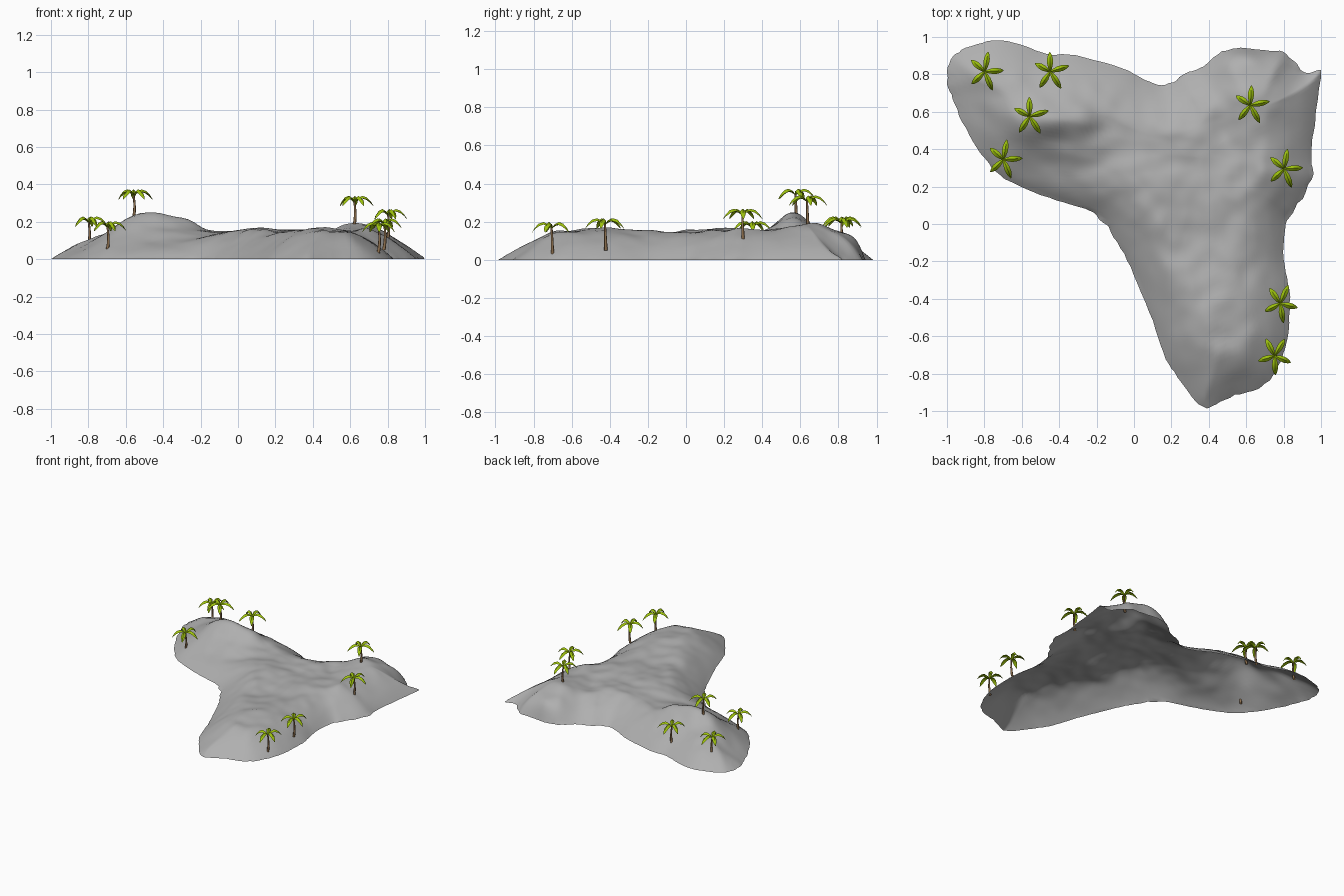
import bpy, bmesh, math
from mathutils import Vector, noise
from mathutils.geometry import intersect_point_line

cube = bpy.data.objects.get("Cube")
if cube:
    bpy.data.objects.remove(cube, do_unlink=True)


def material(name, color):
    mat = bpy.data.materials.new(name)
    mat.use_nodes = True
    mat.diffuse_color = (*color, 1)
    mat.node_tree.nodes["Principled BSDF"].inputs["Base Color"].default_value = (*color, 1)
    return mat


ROCK = material("rock grey", (0.43, 0.43, 0.43))
LEAF = material("leaf green", (0.34, 0.54, 0.004))
BARK = material("bark brown", (0.27, 0.16, 0.075))


def make_object(name, bm, mat, angle):
    mesh = bpy.data.meshes.new(name)
    bm.to_mesh(mesh)
    bm.free()
    mesh.materials.append(mat)
    obj = bpy.data.objects.new(name, mesh)
    bpy.context.collection.objects.link(obj)
    bpy.ops.object.select_all(action="DESELECT")
    obj.select_set(True)
    bpy.context.view_layer.objects.active = obj
    bpy.ops.object.shade_smooth_by_angle(angle=math.radians(angle))
    return obj


# Shoreline, clockwise from the west
SHORE = [Vector(p) for p in (
    (-1, .76), (-.98, .88), (-.9, .94), (-.75, .98), (-.61, .96), (-.47, .91), (-.31, .9),
    (-.06, .83), (.06, .77), (.17, .74), (.26, .8), (.35, .83), (.47, .92), (.57, .94),
    (.68, .93), (.8, .92), (.87, .85), (.93, .81), (1, .82), (.99, .72), (.95, .4),
    (.95, .24), (.86, .08), (.81, 0), (.8, -.19), (.83, -.35), (.83, -.53), (.8, -.7),
    (.7, -.86), (.54, -.92), (.42, -.97), (.35, -.97), (.25, -.84), (.17, -.72), (.1, -.52),
    (0, -.27), (-.09, -.1), (-.18, .03), (-.29, .09), (-.45, .14), (-.69, .24), (-.8, .35),
    (-.9, .51), (-.97, .67))]
# Bumps and dips: x, y, height, spread along x, spread along y
BUMPS = (
    (-.48, .56, .108, .16, .1), (-.28, .55, .042, .09, .08), (-.82, .6, -.02, .13, .25),
    (-.4, .28, -.035, .25, .1), (-.1, .36, -.015, .12, .1), (.63, .66, .038, .14, .13),
    (.47, .52, -.02, .06, .1), (.2, .2, .012, .2, .15), (.46, -.42, .014, .1, .25),
    (.4, -.12, -.012, .3, .12), (.69, .3, .015, .06, .13))
# Slope widths at the shore: x, y, change in width, spread along x, spread along y
SLOPES = (
    (.6, .92, -.19, .24, .15), (-.95, .7, .12, .22, .35), (.45, -.95, .09, .35, .22))
HUB = Vector((.35, .35))
STEPS, RINGS = 5, 44


def spline(points, steps):
    """Closed smooth curve through the points."""
    out, n = [], len(points)
    for i in range(n):
        a, b, c, d = (points[(i + k - 1) % n] for k in range(4))
        for s in range(steps):
            t = s / steps
            out.append(b + (c - a) * t / 2 + (a * 2 - b * 5 + c * 4 - d) * t * t / 2
                       + (b * 3 - a - c * 3 + d) * t ** 3 / 2)
    return out


def ragged(p):
    wobble = noise.noise(Vector((p.x * 25, p.y * 25, 2)))
    p = p + (p - HUB).normalized() * wobble * .012
    return Vector((max(-1, min(1, p.x)), p.y))


smooth_rim = spline(SHORE, STEPS)
rim = [ragged(p) for p in smooth_rim]
count = len(rim)


def shore_distance(p):
    """Distance to the two shore segments that meet nearest the point."""
    i = min(range(count), key=lambda k: (p - smooth_rim[k]).length_squared)
    best = 9
    for j in (i - 1, i):
        a, b = smooth_rim[j], smooth_rim[(j + 1) % count]
        t = max(0, min(1, intersect_point_line(p, a, b)[1]))
        best = min(best, (p - a.lerp(b, t)).length)
    return best


def blend(p, start, spots):
    """Start value plus a soft round spot for each entry."""
    return start + sum(
        amount * math.exp(-((p.x - x) / sx) ** 2 - ((p.y - y) / sy) ** 2)
        for x, y, amount, sx, sy in spots)


def height(p):
    t = min(shore_distance(p) / blend(p, .27, SLOPES), 1)
    z = blend(p, .15, BUMPS)
    z += .014 * noise.noise(Vector((p.x * 5, p.y * 5, 0)))
    z += .008 * noise.noise(Vector((p.x * 11, p.y * 11, 4)))
    return z * (1 - (1 - t) ** 1.7)


# Island: an open shell of rings running from the hub to the shore
bm = bmesh.new()
hub = bm.verts.new((*HUB, height(HUB)))
rings = []
for r in range(1, RINGS + 1):
    flat = [HUB.lerp(q, r / RINGS) for q in rim]
    rings.append([bm.verts.new((*p, height(p) if r < RINGS else 0)) for p in flat])
for i in range(count):
    j = (i + 1) % count
    bm.faces.new((hub, rings[0][j], rings[0][i]))
    for inner, outer in zip(rings, rings[1:]):
        bm.faces.new((inner[i], inner[j], outer[j], outer[i]))
bm.normal_update()
bmesh.ops.reverse_faces(bm, faces=[f for f in bm.faces if f.normal.z < 0])
make_object("island", bm, ROCK, 60)


def trunk(name, base, top):
    """Tapered, gently bent trunk."""
    bm = bmesh.new()
    sides, levels, loops = 8, 6, []
    for k in range(levels + 1):
        t = k / levels
        centre = base.lerp(top, t)
        centre.x += .006 * math.sin(t * math.pi)
        radius = .009 - .004 * t
        loops.append([bm.verts.new(centre + radius * Vector((math.cos(a), math.sin(a), 0)))
                      for a in (math.tau * s / sides for s in range(sides))])
    for low, high in zip(loops, loops[1:]):
        for s in range(sides):
            n = (s + 1) % sides
            bm.faces.new((low[s], low[n], high[n], high[s]))
    bm.faces.new(loops[-1])
    make_object(name, bm, BARK, 60)


# Frond section by section: reach, lift, half width
FROND = ((0, 0, .004), (.18, .019, .01), (.42, .03, .0155), (.66, .022, .0155),
         (.86, .001, .01), (1, -.022, .002))


def crown(name, top, turn):
    """Five arched leaves, each folded along its midrib and closed below."""
    bm = bmesh.new()
    for leaf in range(5):
        angle = turn + math.tau * leaf / 5 + .13 * math.sin(leaf * 2.3 + turn)
        out = Vector((math.cos(angle), math.sin(angle), 0))
        side = Vector((-out.y, out.x, 0))
        reach = .1 + .008 * math.sin(leaf * 1.9 + turn * 3)
        loops = []
        for r, lift, width in FROND:
            mid = top + out * r * reach + Vector((0, 0, lift))
            drop = Vector((0, 0, width * .85))
            loops.append([bm.verts.new(v) for v in (
                mid + side * width - drop, mid, mid - side * width - drop, mid - drop * .6)])
        for a, b in zip(loops, loops[1:]):
            for s in range(4):
                n = (s + 1) % 4
                bm.faces.new((a[s], a[n], b[n], b[s]))
        bm.faces.new(loops[0])
        bm.faces.new(loops[-1])
    bmesh.ops.recalc_face_normals(bm, faces=bm.faces)
    make_object(name, bm, LEAF, 50)


# Palms: x, y, foot height, turn of the crown in degrees
PALMS = (
    (-.8, .82, .06, 3), (-.45, .82, .055, 15), (-.56, .58, .205, 15), (-.7, .35, .035, 3),
    (.62, .64, .17, 10), (.8, .3, .1, 3), (.78, -.42, .05, -12), (.75, -.7, .03, -20))
for number, (x, y, foot, turn) in enumerate(PALMS, 1):
    base = Vector((x, y, foot))
    tip = base + Vector((.002, -.005, .138))
    trunk(f"palm_trunk_{number}", base, tip)
    crown(f"palm_crown_{number}", tip, math.radians(turn))
